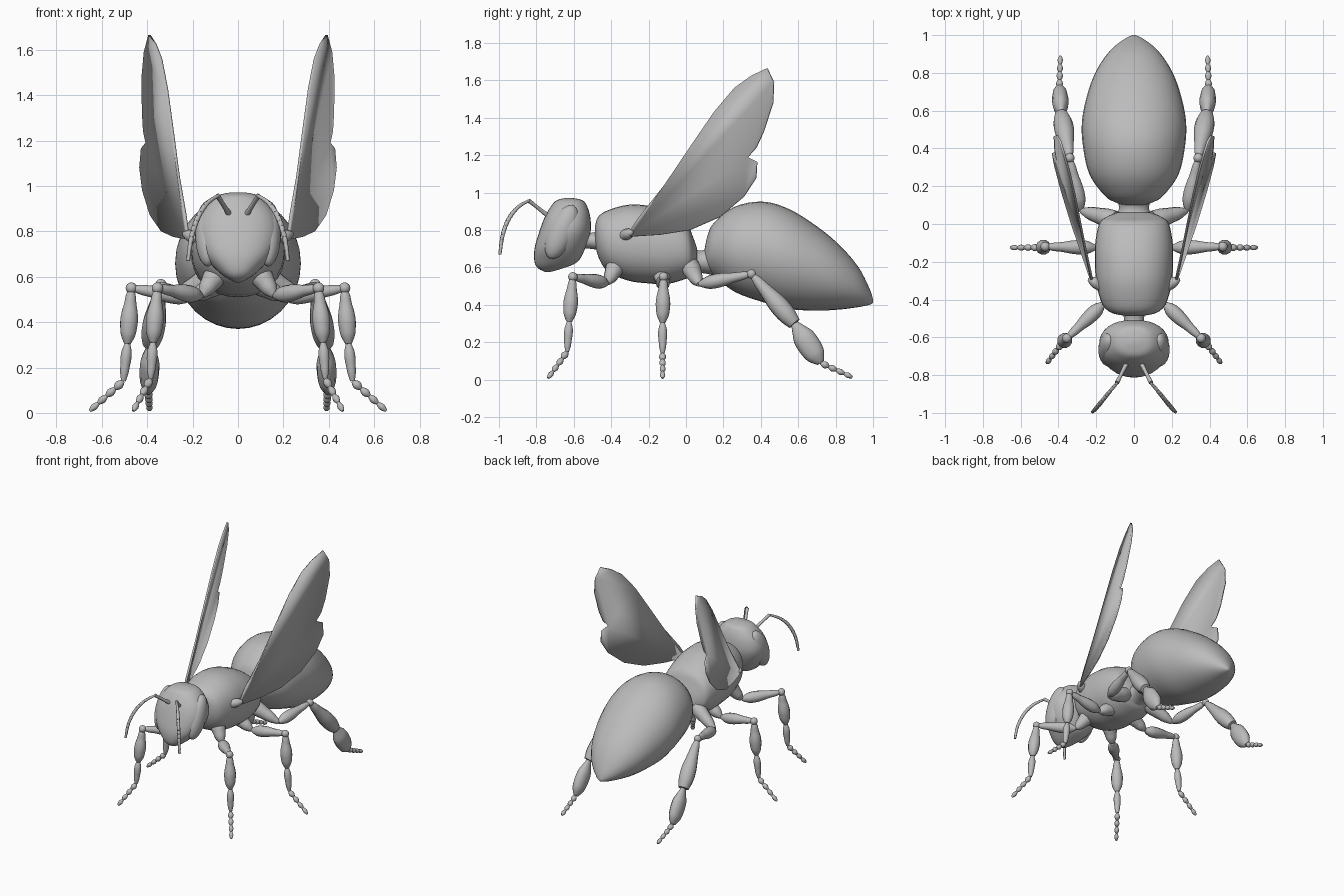
import bpy, bmesh, math
from mathutils import Vector, Matrix

cube = bpy.data.objects.get("Cube")
if cube:
    bpy.data.objects.remove(cube)

grey = bpy.data.materials.new("plain_grey")
grey.use_nodes = True
COLOUR = (0.5, 0.5, 0.5, 1)
grey.diffuse_color = COLOUR
grey.node_tree.nodes["Principled BSDF"].inputs["Base Color"].default_value = COLOUR


def finish(name, bm, mirror=False, angle=60):
    bmesh.ops.recalc_face_normals(bm, faces=bm.faces)
    mesh = bpy.data.meshes.new(name)
    bm.to_mesh(mesh)
    bm.free()
    mesh.materials.append(grey)
    obj = bpy.data.objects.new(name, mesh)
    bpy.context.collection.objects.link(obj)
    bpy.ops.object.select_all(action='DESELECT')
    obj.select_set(True)
    bpy.context.view_layer.objects.active = obj
    bpy.ops.object.shade_smooth_by_angle(angle=math.radians(angle))
    if mirror:
        obj.modifiers.new("Mirror", 'MIRROR')
    return obj


def skin(bm, rings):
    for a, b in zip(rings, rings[1:]):
        for i in range(len(a)):
            j = (i + 1) % len(a)
            bm.faces.new((a[i], a[j], b[j], b[i]))
    bm.faces.new(rings[0])
    bm.faces.new(rings[-1])


def smooth_rows(rows, steps=4):
    """Catmull-Rom interpolation of rows of numbers."""
    rows = [Vector(r) for r in rows]
    out = []
    for i in range(len(rows) - 1):
        p0, p1 = rows[max(i - 1, 0)], rows[i]
        p2, p3 = rows[i + 1], rows[min(i + 2, len(rows) - 1)]
        for k in range(steps):
            t = k / steps
            out.append(0.5 * (2 * p1 + (p2 - p0) * t + (2 * p0 - 5 * p1 + 4 * p2 - p3) * t**2
                              + (3 * p1 - p0 - 3 * p2 + p3) * t**3))
    return out + [rows[-1]]


def loft(name, rows, upright=False, power=2, sides=32):
    """Rows are (station, low, high, half width); stations run along y, or z if upright."""
    bm = bmesh.new()
    rings = []
    for s, lo, hi, w in smooth_rows(rows):
        ring = []
        for i in range(sides):
            a = math.tau * i / sides
            c, d = [math.copysign(abs(f(a)) ** (2 / power), f(a)) for f in (math.cos, math.sin)]
            x, v = w * c, (lo + hi) / 2 + (hi - lo) / 2 * d
            ring.append(bm.verts.new((x, v, s) if upright else (x, s, v)))
        rings.append(ring)
    skin(bm, rings)
    return finish(name, bm)


def segment(name, start, end, radii, flat=1, sides=12):
    """Limb part whose radius follows the list from start to end, mirrored."""
    bm = bmesh.new()
    start, end = Vector(start), Vector(end)
    turn = (end - start).to_track_quat('Z', 'X')
    rows = smooth_rows([(i / (len(radii) - 1), r) for i, r in enumerate(radii)], 3)
    rings = []
    for t, r in rows:
        ring = []
        for i in range(sides):
            a = math.tau * i / sides
            offset = turn @ Vector((r * math.cos(a), r * math.sin(a), 0))
            offset.x *= flat
            ring.append(bm.verts.new(start.lerp(end, t) + offset))
        rings.append(ring)
    skin(bm, rings)
    return finish(name, bm, True)


def blob(name, centre, size, tilt=0):
    bm = bmesh.new()
    matrix = Matrix.Translation(centre) @ Matrix.Rotation(tilt, 4, 'X') @ Matrix.Diagonal((*size, 1))
    bmesh.ops.create_uvsphere(bm, u_segments=24, v_segments=16, radius=1, matrix=matrix)
    return finish(name, bm, True)


# Body
loft("head", [(.575, -.75, -.73, .01), (.595, -.79, -.66, .05), (.63, -.81, -.58, .095),
              (.70, -.81, -.54, .155), (.79, -.785, -.51, .185), (.87, -.755, -.512, .17),
              (.93, -.72, -.53, .125), (.96, -.69, -.555, .085), (.972, -.64, -.61, .03)],
     upright=True, power=2.3)
loft("neck", [(-.56, .7, .8, .06), (-.51, .7, .785, .052), (-.45, .69, .8, .065)])
loft("thorax", [(-.487, .74, .82, .04), (-.47, .66, .87, .12), (-.42, .58, .905, .17),
                (-.31, .53, .935, .2), (-.2, .515, .93, .207), (-.1, .512, .9, .205),
                (0, .54, .845, .185), (.035, .565, .77, .15), (.06, .58, .7, .09)], power=2.2)
loft("waist", [(.02, .56, .71, .1), (.08, .57, .69, .08), (.14, .56, .72, .09)])
loft("abdomen", [(.10, .61, .7, .05), (.115, .59, .77, .1), (.15, .555, .84, .155),
                 (.26, .47, .925, .235), (.41, .415, .952, .27), (.55, .378, .913, .275),
                 (.7, .37, .82, .243), (.82, .375, .72, .195), (.92, .388, .605, .125),
                 (.98, .4, .49, .05), (1, .41, .43, .008)])
blob("eyes", (.133, -.665, .79), (.056, .07, .155), -.42)

# Antennae
segment("antenna_scapes", (.035, -.73, .87), (.09, -.84, .957), [.014, .011, .01, .012])
path = smooth_rows([(.088, -.84, .957), (.135, -.895, .925), (.175, -.945, .865),
                    (.205, -.98, .775), (.22, -.995, .67)])
for i, (a, b) in enumerate(zip(path, path[1:])):
    r = .008 + .004 * math.sin(math.pi * i / (len(path) - 1))
    segment(f"antenna_joint_{i + 1}", a, b, [r * .9, r, r * .9], sides=8)

# Legs
THIGH = [.012, .034, .038, .034, .026, .022, .012]
SHIN = [.012, .023, .028, .036, .04, .038, .032, .015]
FOOT = [.012, .022, .024, .021, .018, .01]
BROAD = [.02, .04, .058, .062, .06, .05, .02]


def leg(name, hip, trochanter, knee, ankle, heel, toe, shin=SHIN, foot=FOOT, flat=1):
    segment(name + "_coxae", hip, trochanter, [.05, .05, .042, .034, .014])
    segment(name + "_thighs", trochanter, knee, THIGH)
    blob(name + "_knees", knee, (.025, .025, .025))
    segment(name + "_shins", knee, ankle, shin)
    segment(name + "_feet", ankle, heel, foot, flat)
    heel, toe = Vector(heel), Vector(toe)
    for i in range(4):
        r = .019 - .0015 * i
        segment(f"{name}_toe_{i + 1}", heel.lerp(toe, i / 4), heel.lerp(toe, (i + 1.1) / 4),
                [.007, r * .8, r, r * .8, .006], sides=10)


leg("front", (.09, -.37, .62), (.16, -.42, .515), (.355, -.605, .55),
    (.375, -.625, .31), (.385, -.635, .15), (.46, -.735, .012))
leg("middle", (.08, -.13, .58), (.2, -.125, .505), (.47, -.12, .55),
    (.487, -.125, .305), (.505, -.125, .14), (.65, -.125, .012))
leg("hind", (.1, .02, .61), (.28, .07, .51), (.34, .35, .565), (.385, .58, .3),
    (.395, .72, .09), (.39, .885, .015), [.012, .027, .034, .042, .05, .052, .048, .035], BROAD, .7)

# Wings: flat outline on a slanted plane
outline = [(-.31, .78), (-.25, .87), (-.115, 1.04), (.02, 1.24), (.15, 1.43), (.26, 1.56),
           (.35, 1.625), (.435, 1.665), (.47, 1.59), (.465, 1.48), (.415, 1.325), (.375, 1.24),
           (.33, 1.19), (.38, 1.165), (.375, 1.08), (.31, .98), (.18, .87), (.02, .8),
           (-.14, .775), (-.3, .765)]
bm = bmesh.new()
bm.faces.new([bm.verts.new((.22 + .352 * (y + .31) - .1045 * (z - .78), y, z)) for y, z in outline])
wings = finish("wings", bm, True, 30)
solid = wings.modifiers.new("Thickness", 'SOLIDIFY')
solid.thickness, solid.offset = .012, 0
segment("wing_joints", (.17, -.33, .77), (.24, -.29, .79), [.03, .03, .026, .01])
